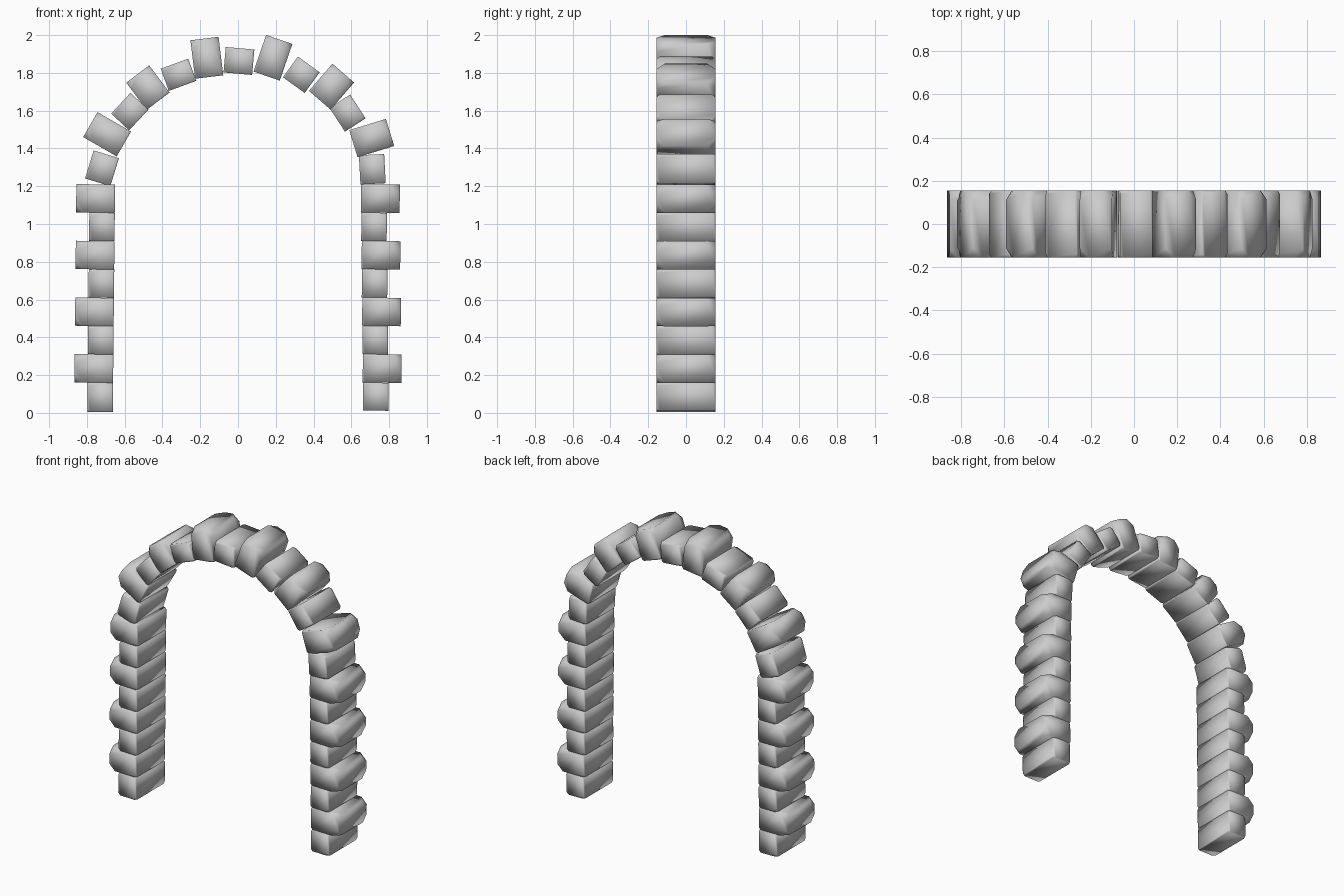
import bpy, bmesh, math, random
from mathutils import Matrix, Vector

if "Cube" in bpy.data.objects:
    bpy.data.objects.remove(bpy.data.objects["Cube"])

random.seed(4)
DEPTH = 0.31


def stone(name, x, z, outward, radial, height, big):
    """Block whose local +x points out of the arch; outer corners are chipped."""
    bm = bmesh.new()
    bmesh.ops.create_cube(bm, size=1)
    bmesh.ops.scale(bm, vec=(radial, DEPTH, height), verts=bm.verts)
    outer = [v for v in bm.verts if v.co.x > 0]
    inner = [v for v in bm.verts if v.co.x < 0]
    chip = random.uniform(0.04, 0.05) if big else 0.016
    bmesh.ops.bevel(bm, geom=outer, offset=chip, segments=1,
                    affect='VERTICES', profile=0.5)
    bmesh.ops.bevel(bm, geom=[v for v in inner if v.is_valid], offset=0.012,
                    segments=1, affect='VERTICES', profile=0.5)
    bmesh.ops.transform(bm, verts=bm.verts, matrix=Matrix.Translation(Vector((x, 0, z)))
                        @ Matrix.Rotation(-math.radians(outward), 4, 'Y'))
    bmesh.ops.recalc_face_normals(bm, faces=bm.faces)
    mesh = bpy.data.meshes.new(name)
    bm.to_mesh(mesh)
    bm.free()
    ob = bpy.data.objects.new(name, mesh)
    bpy.context.collection.objects.link(ob)
    bpy.context.view_layer.objects.active = ob
    bpy.ops.object.select_all(action='DESELECT')
    ob.select_set(True)
    bpy.ops.object.shade_smooth_by_angle(angle=math.radians(60))


# Two pillars of alternating narrow and wide stones, leaning slightly inward
for side, label in ((-1, "left"), (1, "right")):
    for i in range(8):
        big = i % 2 == 1
        base = (0.005 if side < 0 else 0.012) if i == 0 else 0.01 + 0.15 * i
        top = 0.01 + 0.15 * (i + 1)
        inner = 0.662 - 0.0015 * i
        width = 0.205 if big else 0.135
        stone(f"{label}_pillar_stone_{i + 1}", side * (inner + width / 2),
              (base + top) / 2, (180 if side < 0 else 0) - 0.8,
              width, top - base, big)

# Arch stones from left to right: x, z, outward angle, radial length, width
arch = [
    (-0.720, 1.295, 163, 0.140, 0.155),
    (-0.693, 1.475, 150, 0.205, 0.152),
    (-0.573, 1.595, 137, 0.130, 0.150),
    (-0.477, 1.722, 127, 0.180, 0.152),
    (-0.315, 1.790, 110, 0.125, 0.155),
    (-0.165, 1.880, 97, 0.205, 0.150),
    (0.005, 1.863, 85, 0.135, 0.152),
    (0.185, 1.880, 71, 0.205, 0.147),
    (0.335, 1.790, 54, 0.135, 0.142),
    (0.495, 1.727, 49, 0.190, 0.152),
    (0.580, 1.587, 33, 0.130, 0.150),
    (0.708, 1.455, 17, 0.203, 0.150),
    (0.711, 1.290, 3, 0.134, 0.155),
]
for i, (x, z, angle, radial, width) in enumerate(arch):
    stone(f"arch_stone_{i + 1}", x, z, angle, radial, width, i % 2 == 1)
